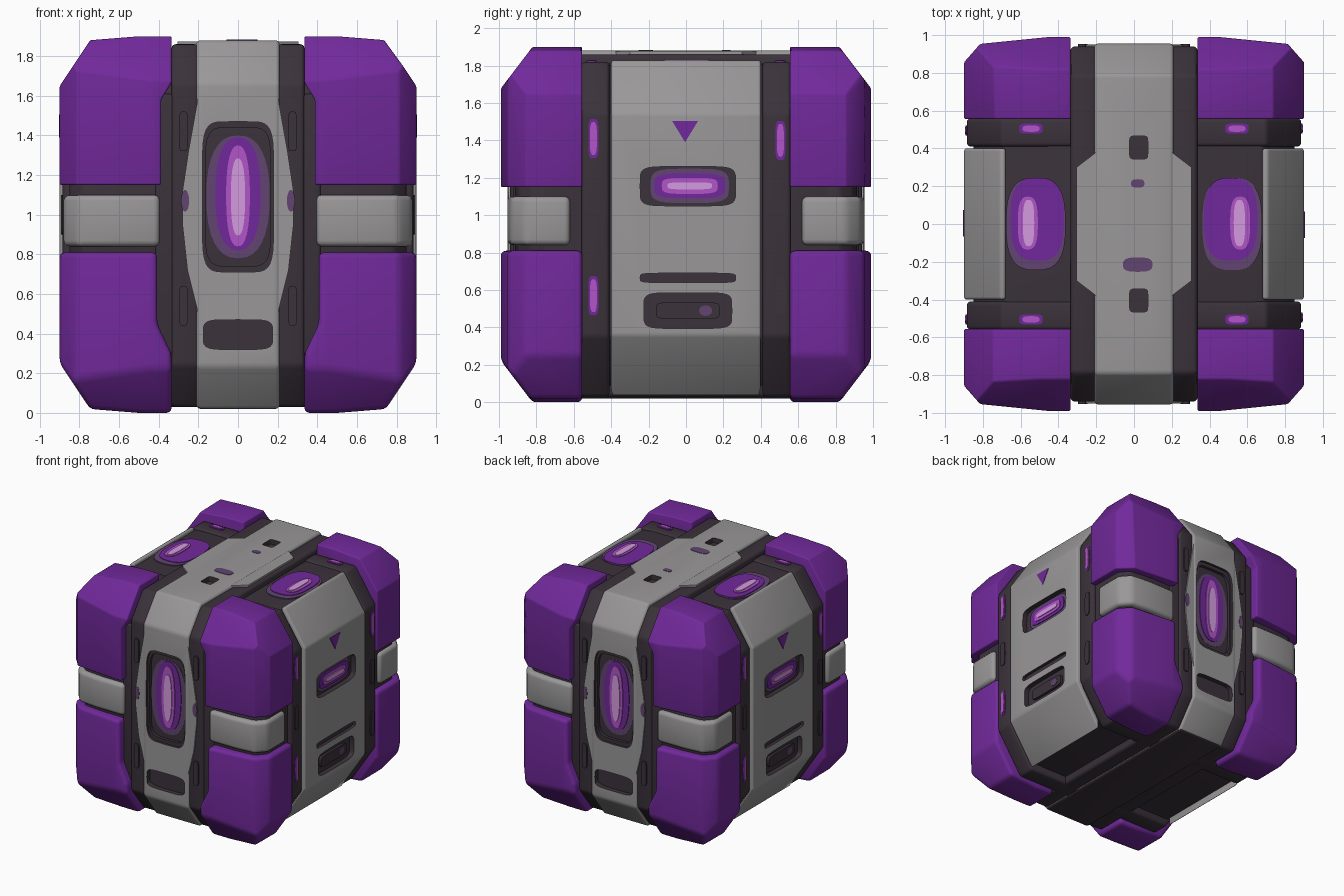
import bpy, bmesh, math
from itertools import product
from mathutils import Vector

if "Cube" in bpy.data.objects:
    bpy.data.objects.remove(bpy.data.objects["Cube"])

MID = 0.95  # height of the crate's centre
Z = Vector((0, 0, 1))
made = []


def material(name, rgb):
    m = bpy.data.materials.new(name)
    m.use_nodes = True
    m.diffuse_color = (*rgb, 1)
    m.node_tree.nodes["Principled BSDF"].inputs["Base Color"].default_value = (*rgb, 1)
    return m


PURPLE = material("purple armour", (0.165, 0.022, 0.325))
GREY = material("grey panel", (0.32, 0.31, 0.315))
DARK = material("dark frame", (0.043, 0.032, 0.043))
DUSKY = material("dusky halo", (0.12, 0.06, 0.16))
GLOW = material("violet glow", (0.44, 0.09, 0.58))
LIGHT = material("pale glow", (0.66, 0.33, 0.74))

# Chamfer planes in the positive octant: normal, offset, share of the inset
CHAMFERS = [((.832, 0, .555), 1.137, 1), ((0, .795, .606), 1.228, 1),
            ((.75, .66, 0), 1.24, 1), ((.1, 1, 0), 1.035, 1), ((.08, 0, 1), 0.99, .2)]


def finish(name, bm, *mats):
    bmesh.ops.recalc_face_normals(bm, faces=bm.faces)
    mesh = bpy.data.meshes.new(name)
    bm.to_mesh(mesh)
    bm.free()
    ob = bpy.data.objects.new(name, mesh)
    bpy.context.collection.objects.link(ob)
    for m in mats:
        mesh.materials.append(m)
    made.append(ob)
    return ob


def apply(ob, mod):
    bpy.context.view_layer.objects.active = ob
    bpy.ops.object.modifier_apply(modifier=mod.name)


def soften(ob, width=0.02):
    mod = ob.modifiers.new("soft edges", 'BEVEL')
    mod.width, mod.segments, mod.angle_limit = width, 3, math.radians(20)
    apply(ob, mod)


def rebuild(bm, merge):
    """Replace the mesh by the convex hull of its points."""
    pts = [v.co.copy() for v in bm.verts]
    bm.clear()
    for p in pts:
        bm.verts.new(p)
    bmesh.ops.remove_doubles(bm, verts=bm.verts, dist=merge)
    bmesh.ops.convex_hull(bm, input=bm.verts)
    loose = [v for v in bm.verts if not v.link_faces]
    bmesh.ops.delete(bm, geom=loose, context='VERTS')


def shell(name, lo, hi, inset, mat, dark_base=False):
    """A box clipped by the crate's chamfers, moved inwards by inset."""
    bm = bmesh.new()
    for p in product(*zip(lo, hi)):
        bm.verts.new(p)
    rebuild(bm, 0.001)
    for n, c, share in CHAMFERS:
        for signs in product(*[(1, -1) if a else (1,) for a in n]):
            out = Vector([a * s for a, s in zip(n, signs)])
            bmesh.ops.bisect_plane(bm, geom=bm.verts[:] + bm.edges[:] + bm.faces[:],
                                   plane_co=out * ((c - inset * share) / out.length_squared),
                                   plane_no=out, clear_outer=True)
            rebuild(bm, 0.001)
    rebuild(bm, 0.025)
    bmesh.ops.dissolve_limit(bm, angle_limit=0.06, verts=bm.verts, edges=bm.edges)
    bm.normal_update()
    if dark_base:
        for f in bm.faces:
            f.material_index = int(f.normal.z < -0.9)
    bmesh.ops.translate(bm, verts=bm.verts, vec=Z * MID)
    return finish(name, bm, mat, DARK)


def soft_shell(*args, **kw):
    ob = shell(*args, **kw)
    soften(ob)
    return ob


def oval(w, h, power=2, steps=32):
    """Half sizes w and h; a high power gives a rounded rectangle."""
    pts = []
    for i in range(steps):
        c, s = math.cos(math.tau * i / steps), math.sin(math.tau * i / steps)
        pts.append((w * math.copysign(abs(c) ** (2 / power), c),
                    h * math.copysign(abs(s) ** (2 / power), s)))
    return pts


def slab(name, out, u, v, dist, outline, depth, mat):
    """Outline placed on the side facing out, from dist inwards by depth."""
    n = Vector(out)
    ux = Vector((1, 0, 0)) if n.z else Z.cross(n)
    vy = n.cross(ux)
    bm = bmesh.new()
    base = Z * MID if n.z else Vector()
    ring = [bm.verts.new(base + ux * (u + a) + vy * (v + b) + n * (dist - depth))
            for a, b in outline]
    face = bm.faces.new(ring)
    top = bmesh.ops.extrude_face_region(bm, geom=[face])["geom"]
    bmesh.ops.translate(bm, vec=n * depth,
                        verts=[g for g in top if isinstance(g, bmesh.types.BMVert)])
    return finish(name, bm, mat)


def cut(ob, *args, mat=DARK):
    cutter = slab("cutter", *args, mat)
    mod = ob.modifiers.new("recess", 'BOOLEAN')
    mod.operation, mod.solver, mod.material_mode = 'DIFFERENCE', 'EXACT', 'TRANSFER'
    mod.object = cutter
    apply(ob, mod)
    made.remove(cutter)
    bpy.data.objects.remove(cutter)


# Dark core and the raised rails around it
soft_shell("core", (-.85, -.91, -.86), (.85, .91, .86), .09, DARK)
for s in (1, -1):
    xs, ys = sorted((s * .2, s * .335)), sorted((s * .41, s * .56))
    soft_shell("long_rail", (xs[0], -.94, -.92), (xs[1], .94, .91), .05, DARK)
    soft_shell("cross_rail", (-.885, ys[0], -.92), (.885, ys[1], .87), .07, DARK)
    xs = sorted((s * .22, s * .42))
    soft_shell("rail_flange", (xs[0], -.925, -.66), (xs[1], .925, .66), .05, DARK)

# Purple corner armour, grey blocks between them and the dark waist behind
upper_notch = [(.3, 1.1), (.388, 1.1), (.388, 1.58), (.3, 1.72)]
lower_notch = [(.3, .9), (.408, .9), (.408, .45), (.3, .225)]
for sx, sy in product((1, -1), repeat=2):
    xs, ys = sorted((sx * .335, sx * .9)), sorted((sy * .555, sy * .99))
    for name, z0, z1, notch in (("upper_armour", .2, .95, upper_notch),
                                ("lower_armour", -.95, -.14, lower_notch)):
        armour = shell(name, (xs[0], ys[0], z0), (xs[1], ys[1], z1), 0, PURPLE)
        cut(armour, (0, -1, 0), 0, 0, 1.2, [(sx * a, b) for a, b in notch], 2.4, mat=PURPLE)
        soften(armour, .05)
    xs, ys = sorted((sx * .395, sx * .88)), sorted((sy * .62, sy * .955))
    soften(shell("waist_block", (xs[0], ys[0], -.11), (xs[1], ys[1], .15), .015, GREY), .03)
    xs, ys = sorted((sx * .25, sx * .85)), sorted((sy * .45, sy * .915))
    soft_shell("waist_frame", (xs[0], ys[0], -.17), (xs[1], ys[1], .22), .06, DARK)

# Central grey band running over front, top and back
band = soft_shell("central_band", (-.21, -.955, -.93), (.21, .955, .93), .035, GREY,
                  dark_base=True)
front_wing = [(.2, .5), (.255, .72), (.28, .95), (.28, 1.12), (.25, 1.32), (.2, 1.6)]
top_wing = [(.2, -.38), (.305, -.3), (.305, .3), (.2, .38)]
for s in (1, -1):
    out = (0, s, 0)
    cut(band, out, 0, 1.09, 1.1, oval(.18, .38, 6), 1.1 - .935)
    cut(band, out, 0, 1.09, 1.1, oval(.165, .35, 6), 1.1 - .905)
    cut(band, out, 0, .395, 1.1, oval(.175, .075, 5), 1.1 - .915)
    cut(band, (0, 0, 1), .025, s * .405, 1, oval(.048, .06, 8), 1 - .89)

    # Wings widening the band
    for m in (1, -1):
        slab("front_wing", out, 0, 0, .95, [(m * a, b) for a, b in front_wing], .03, GREY)
        slab("wing_spot", out, m * .267, 1.07, .953, oval(.02, .055), .006, DUSKY)
    slab("top_wing", (0, 0, 1), 0, 0, .925, [(s * a, b) for a, b in top_wing], .04, GREY)

    # Front and back lens in its frame
    for i, (w, h, v, mat) in enumerate(((.16, .31, 1.09, DUSKY), (.115, .285, 1.105, PURPLE),
                                        (.06, .255, 1.095, GLOW), (.036, .195, 1.09, LIGHT))):
        slab("tall_lens", out, 0, v, .912 + .006 * i, oval(w, h, 2.4), .009, mat)
for v, w, h in ((.215, .035, .022), (-.215, .078, .038)):
    slab("band_spot", (0, 0, 1), .02, v, .933, oval(w, h, 3), .006, DUSKY)

# Grey side panels with slots and lights
for s in (1, -1):
    out = (s, 0, 0)
    xs = sorted((s * .68, s * .9))
    panel = soft_shell("side_panel", (xs[0], -.4, -.92), (xs[1], .4, .878), .06, GREY,
                       dark_base=True)
    cut(panel, out, .01, 1.155, 1, oval(.255, .105, 6), 1 - .86)
    cut(panel, out, .01, .49, 1, oval(.235, .095, 6), 1 - .86)
    cut(panel, out, .01, .665, 1, oval(.255, .025, 6), 1 - .875)
    for i, (w, h, mat) in enumerate(((.21, .092, DUSKY), (.19, .066, PURPLE),
                                     (.15, .043, GLOW), (.12, .019, LIGHT))):
        slab("side_light", out, .02, 1.157, .868 + .006 * i, oval(w, h, 4), .009, mat)
    slab("slot_bar", out, .01, .49, .88, oval(.17, .045, 6), .02, DARK)
    slab("slot_spot", out, .105, .49, .884, oval(.035, .028), .007, DUSKY)
    slab("triangle_mark", out, -.005, 1.45, .904, [(-.07, .055), (0, -.06), (.07, .055)],
         .006, PURPLE)

    # Small lights and studs on the side rails
    for u, z in ((-.495, 1.41), (.505, 1.4), (-.495, .57)):
        slab("rail_light_rim", out, u, z, .889, oval(.027, .105, 4), .007, PURPLE)
        slab("rail_light", out, u, z, .894, oval(.019, .088, 3), .007, GLOW)
    for u, z in ((.505, .57), (-.495, 1.0), (.505, 1.0)):
        slab("rail_stud", out, u, z, .892, oval(.026, .1, 4), .02, DARK)

    # Top lens beside the band, and lights on the top rails
    up = (0, 0, 1)
    for i, (u, v, w, h, mat) in enumerate((
            (.52, 0, .158, .245, DUSKY), (.512, .025, .142, .22, PURPLE),
            (.562, .005, .053, .14, GLOW), (.558, .005, .03, .123, LIGHT))):
        slab("top_lens", up, s * u, v, .867 + .005 * i, oval(w, h, 2.8), .008, mat)
    for y in (.505, -.505):
        slab("top_rail_light_rim", up, s * .545, y, .876, oval(.062, .027, 4), .007, PURPLE)
        slab("top_rail_light", up, s * .545, y, .881, oval(.045, .017, 3), .007, GLOW)

# Studs on the front and back rails
for s, u, z in product((1, -1), (.275, -.275), (1.42, .54)):
    slab("front_stud", (0, s, 0), u, z, .952, oval(.022, .1, 5), .02, DARK)

# Smooth the soft edges, keep the hard ones
bpy.ops.object.select_all(action='DESELECT')
for ob in made:
    ob.select_set(True)
bpy.context.view_layer.objects.active = made[0]
bpy.ops.object.shade_smooth_by_angle(angle=math.radians(32))
